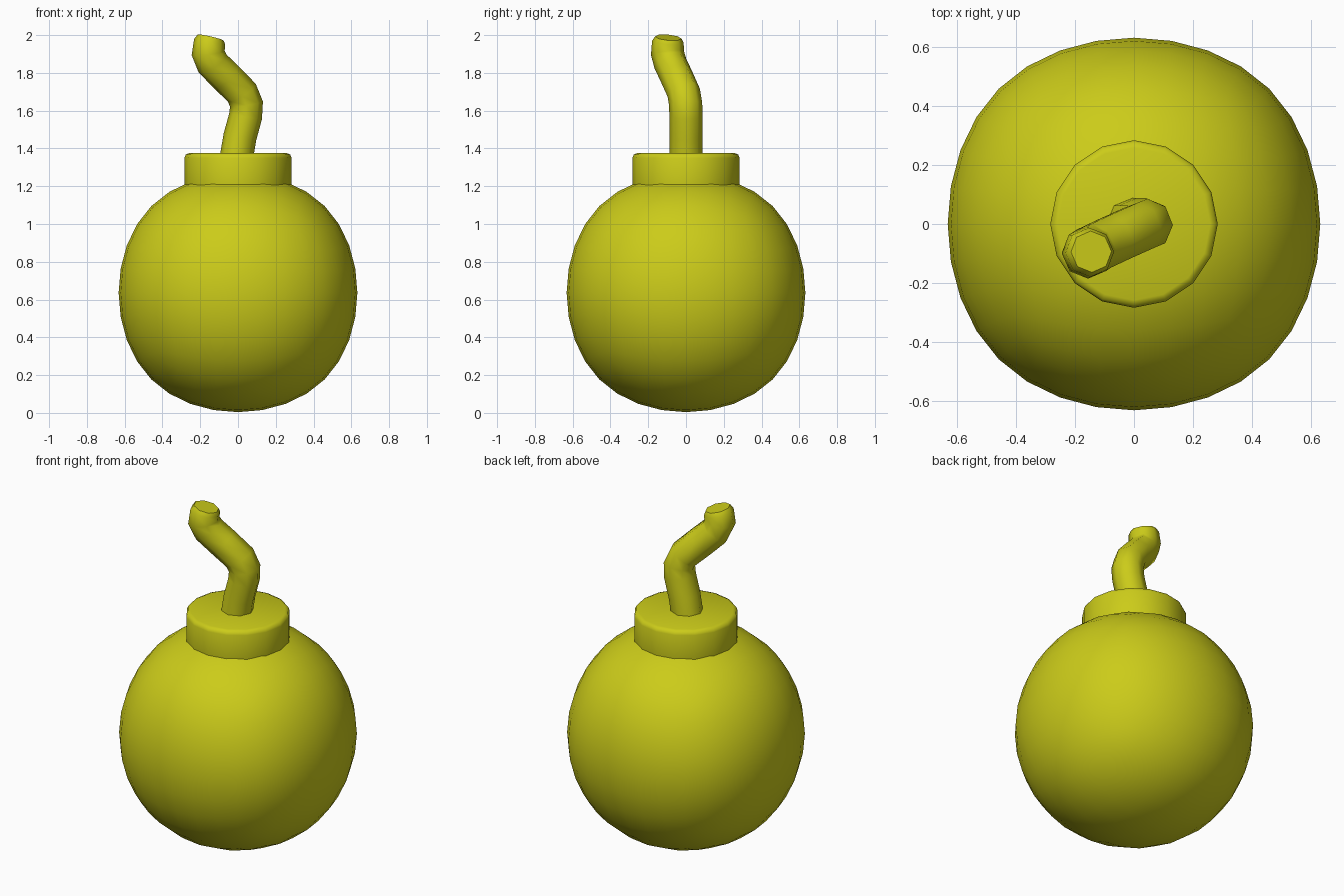
import bpy
from mathutils import Vector

if "Cube" in bpy.data.objects:
    bpy.data.objects.remove(bpy.data.objects["Cube"])

mat = bpy.data.materials.new("olive_yellow")
mat.diffuse_color = (0.6, 0.6, 0.01, 1)
mat.use_nodes = True
mat.node_tree.nodes["Principled BSDF"].inputs["Base Color"].default_value = mat.diffuse_color


def finish(obj, name):
    obj.name = name
    obj.data.materials.append(mat)
    for p in obj.data.polygons:
        p.use_smooth = True


# Round body: a cube smoothed into a ball
R = 0.632
bpy.ops.mesh.primitive_cube_add(size=2 * R / 0.8395, location=(0, 0, R + 0.004))
body = bpy.context.object
sub = body.modifiers.new("round", 'SUBSURF')
sub.levels = sub.render_levels = 3
finish(body, "body")

# Neck collar with a softened rim, sunk into the body
bpy.ops.mesh.primitive_cylinder_add(vertices=16, radius=0.284, depth=0.275,
                                    location=(0, 0, 1.2375))
neck = bpy.context.object
bev = neck.modifiers.new("rim", 'BEVEL')
bev.width, bev.segments = 0.025, 2
bev.limit_method, bev.angle_limit = 'ANGLE', 1.0
finish(neck, "neck")

# Bent fuse: eight-sided tube along a path, (x, y, z, radius factor)
path = [(-0.012, 0, 1.33, 1), (0.01, 0, 1.46, 1), (0.04, 0, 1.57, 1),
        (0.045, -0.002, 1.635, 1), (0.02, -0.012, 1.695, 1),
        (-0.065, -0.05, 1.78, 1), (-0.135, -0.083, 1.85, 1),
        (-0.158, -0.098, 1.905, 1), (-0.15, -0.096, 1.965, 0.95),
        (-0.145, -0.094, 1.987, 0.8)]
curve = bpy.data.curves.new("fuse", 'CURVE')
curve.dimensions = '3D'
curve.bevel_depth = 0.088
curve.bevel_resolution = 2
curve.use_fill_caps = True
spline = curve.splines.new('POLY')
spline.points.add(len(path) - 1)
for pt, (x, y, z, r) in zip(spline.points, path):
    pt.co = (x, y, z, 1)
    pt.radius = r
fuse = bpy.data.objects.new("fuse", curve)
bpy.context.collection.objects.link(fuse)
bpy.ops.object.select_all(action='DESELECT')
fuse.select_set(True)
bpy.context.view_layer.objects.active = fuse
bpy.ops.object.convert(target='MESH')
fuse = bpy.context.object
finish(fuse, "fuse")
bpy.ops.object.shade_smooth_by_angle(angle=0.9)
